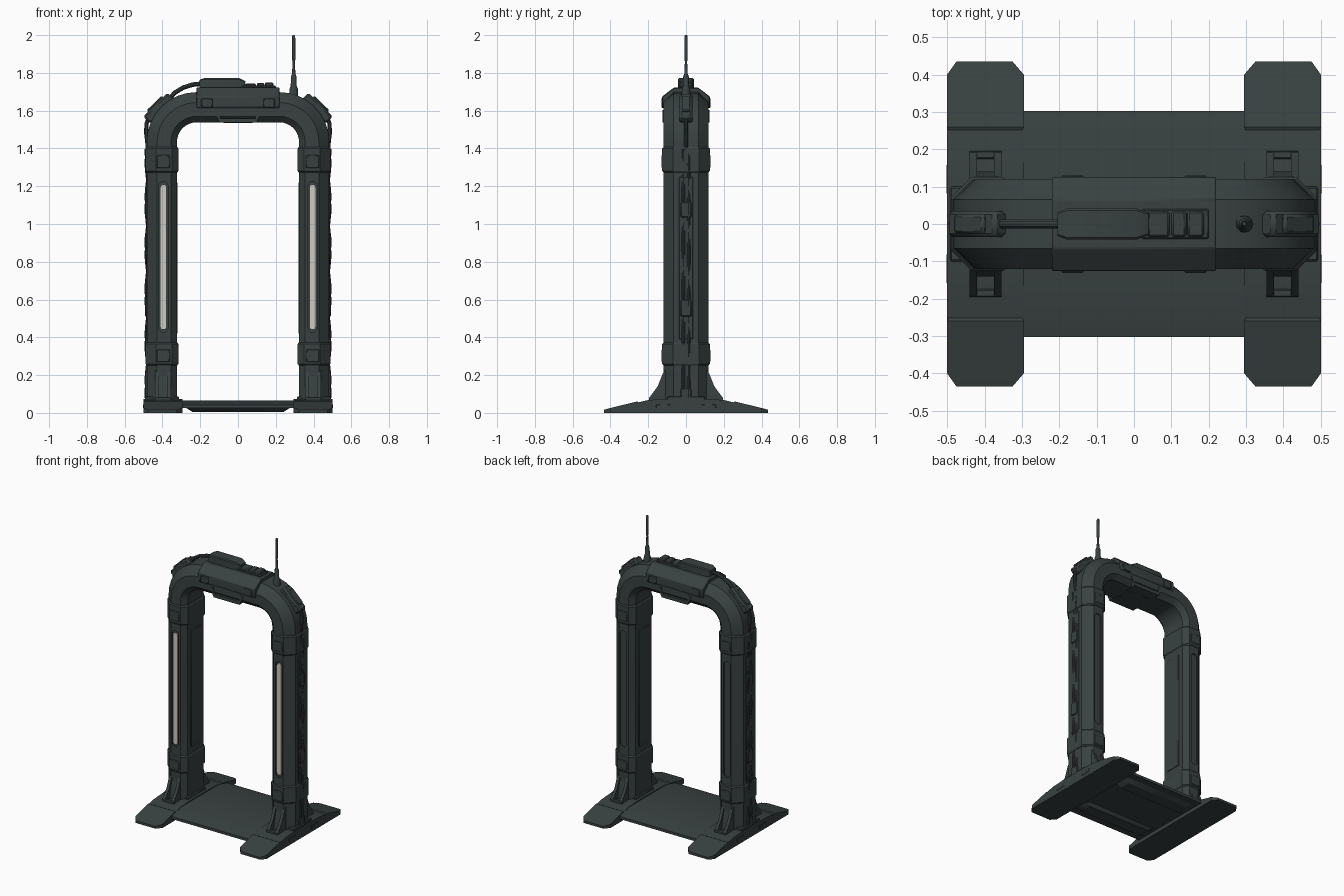
import bpy, bmesh, math
from mathutils import Vector, Matrix

if "Cube" in bpy.data.objects:
    bpy.data.objects.remove(bpy.data.objects["Cube"], do_unlink=True)

parts = []


def material(name, colour):
    m = bpy.data.materials.new(name)
    m.use_nodes = True
    m.diffuse_color = (*colour, 1)
    m.node_tree.nodes["Principled BSDF"].inputs["Base Color"].default_value = (*colour, 1)
    return m


DARK = material("dark slate metal", (0.041, 0.053, 0.053))
LIGHT = material("warm white light", (0.62, 0.60, 0.53))


def finish(name, bm, mat=DARK, mirror="", bevel=0):
    bmesh.ops.recalc_face_normals(bm, faces=bm.faces)
    mesh = bpy.data.meshes.new(name)
    bm.to_mesh(mesh)
    bm.free()
    mesh.materials.append(mat)
    ob = bpy.data.objects.new(name, mesh)
    bpy.context.collection.objects.link(ob)
    if bevel:
        b = ob.modifiers.new("edge bevel", "BEVEL")
        b.width, b.segments = bevel, 1
    if mirror:
        m = ob.modifiers.new("mirror", "MIRROR")
        m.use_axis = ["X" in mirror, "Y" in mirror, False]
        m.use_mirror_merge = False
    parts.append(ob)
    return ob


def loft(name, rings, **kw):
    """Skin a list of equal-length rings and cap both ends."""
    bm = bmesh.new()
    loops = [[bm.verts.new(p) for p in r] for r in rings]
    n = len(loops[0])
    for a, b in zip(loops, loops[1:]):
        for i in range(n):
            j = (i + 1) % n
            bm.faces.new((a[i], a[j], b[j], b[i]))
    bm.faces.new(loops[0][::-1])
    bm.faces.new(loops[-1])
    return finish(name, bm, **kw)


def box(name, centre, size, tilt=0, **kw):
    bm = bmesh.new()
    mat = Matrix.Translation(centre) @ Matrix.Rotation(tilt, 4, "Y") @ Matrix.Diagonal((*size, 1))
    bmesh.ops.create_cube(bm, size=1, matrix=mat)
    return finish(name, bm, **kw)


def prism(name, profile, x0, x1, **kw):
    """Extrude a (y, z) profile along x."""
    return loft(name, [[(x, y, z) for y, z in profile] for x in (x0, x1)], **kw)


def sweep(name, path, section, y=0, scales=None, **kw):
    """Sweep an (outward, y) section along an (x, z) path."""
    pts = [Vector(p) for p in path]
    rings = []
    for i, p in enumerate(pts):
        t = (pts[min(i + 1, len(pts) - 1)] - pts[max(i - 1, 0)]).normalized()
        out = Vector((t.y, -t.x))
        s = scales[i] if scales else 1
        rings.append([(p.x + out.x * u * s, y + v * s, p.y + out.y * u * s) for u, v in section])
    return loft(name, rings, **kw)


def octagon(inner, outer, half, ci, co):
    side = [(-inner, half - ci), (-inner + ci, half), (outer - co, half), (outer, half - co)]
    return side + [(u, -v) for u, v in reversed(side)]


def circle(r, n=10):
    return [(r * math.cos(k * math.tau / n), r * math.sin(k * math.tau / n)) for k in range(n)]


def slot(name, x, z0, z1, half, y0, y1, **kw):
    """Rounded upright strip between two depths."""
    outline = []
    for k in range(14):
        a = math.pi * (k if k < 7 else k - 1) / 6
        z = z1 - half if k < 7 else z0 + half
        outline.append((x + half * math.cos(a), z + half * math.sin(a)))
    return loft(name, [[(u, y, v) for u, v in outline] for y in (y0, y1)], **kw)


# Arch: one octagonal tube up, over and down
corner = [(0.22 + 0.183 * math.cos(a), 1.435 + 0.183 * math.sin(a))
          for a in (math.pi / 2 * k / 8 for k in range(9))]
half_path = [(0.403, 0.05), (0.403, 0.25)] + corner
path = half_path + [(-x, z) for x, z in reversed(half_path)]
arch = sweep("arch_frame", path, octagon(0.08, 0.08, 0.12, 0.032, 0.055))

# Recesses for the light strips in front and the blank channels behind
for side in (1, -1):
    for face in (1, -1):
        cutter = slot("recess_cutter", side * 0.395, 0.425, 1.225, 0.025, face * 0.111, face * 0.14)
        cutter.hide_render = True
        cutter.hide_viewport = True
        cutter.display_type = "WIRE"
        parts.remove(cutter)
        cut = arch.modifiers.new("recess", "BOOLEAN")
        cut.operation, cut.object, cut.solver = "DIFFERENCE", cutter, "EXACT"
slot("light_strip", 0.395, 0.44, 1.21, 0.017, -0.119, -0.109, mat=LIGHT, mirror="X")
box("inner_leg_panel", (0.323, 0, 0.82), (0.008, 0.11, 0.8), bevel=0.003, mirror="X")

# Collars around each leg
collar = octagon(0.087, 0.087, 0.126, 0.034, 0.056)
for label, z0, z1 in (("lower", 0.26, 0.365), ("upper", 1.28, 1.4)):
    zs = (z0 - 0.008, z0, z1, z1 + 0.008)
    sweep(label + "_collar", [(0.403, z) for z in zs], collar, scales=(0.94, 1, 1, 0.94), mirror="X")
    box(label + "_collar_clamp", (0.395, 0.122, (z0 + z1) / 2 - 0.01), (0.07, 0.014, 0.07),
        bevel=0.004, mirror="XY")

# Foot gussets: two fins, a recessed web and a toe
fin = [(0.10, 0.24), (0.122, 0.21), (0.15, 0.14), (0.195, 0.08), (0.195, 0.05), (0.10, 0.05)]
web = [(0.10, 0.22), (0.118, 0.2), (0.14, 0.11), (0.14, 0.05), (0.10, 0.05)]
prism("gusset_fin_inner", fin, 0.354, 0.374, mirror="XY")
prism("gusset_fin_outer", fin, 0.420, 0.440, mirror="XY")
prism("gusset_web", web, 0.37, 0.424, mirror="XY")
box("gusset_toe", (0.397, 0.185, 0.068), (0.086, 0.022, 0.034), bevel=0.004, mirror="XY")

# Side skids with clipped, tapering tips
def skid_ring(y, x0, x1, top, bottom=0.0):
    return [(x0, y, bottom), (x1, y, bottom), (x1, y, top), (x0, y, top)]

half_skid = [(0.435, 0.325, 0.475, 0.012), (0.40, 0.295, 0.5, 0.021),
             (0.2, 0.295, 0.5, 0.068), (0.1, 0.295, 0.5, 0.074)]
stations = half_skid + [(-y, a, b, t) for y, a, b, t in reversed(half_skid)]
loft("side_skid", [skid_ring(*s) for s in stations], mirror="X")
loft("skid_end_pad", [skid_ring(0.435, 0.325, 0.475, 0.016, 0.004),
                      skid_ring(0.40, 0.295, 0.5, 0.026, 0.004),
                      skid_ring(0.26, 0.295, 0.5, 0.060, 0.03),
                      skid_ring(0.25, 0.30, 0.495, 0.055, 0.03)], mirror="XY")
box("skid_side_slot", (0.498, 0.12, 0.035), (0.008, 0.08, 0.022), bevel=0.003, mirror="XY")
box("leg_root_plate", (0.403, 0, 0.078), (0.18, 0.2, 0.02), bevel=0.005, mirror="X")

# Walk-over deck with underside ribs
deck = [(-0.303, 0.025), (-0.303, 0.043), (-0.2, 0.066), (0.2, 0.066), (0.303, 0.043), (0.303, 0.025)]
prism("deck", deck, -0.3, 0.3)
rib = [(0.13, 0.03), (0.15, 0.004), (0.23, 0.004), (0.26, 0.03)]
for y in (1, -1):
    loft("deck_rib", [[(x, y * v, 0.03 if abs(x) > 0.25 else z) for v, z in rib]
                      for x in (-0.28, -0.24, 0.24, 0.28)])

# Top housing with side blocks and the handle below
housing = [(-0.1, 1.595), (-0.126, 1.62), (-0.126, 1.675), (-0.065, 1.722),
           (0.065, 1.722), (0.126, 1.675), (0.126, 1.62), (0.1, 1.595)]
prism("top_housing", housing, -0.22, 0.22, bevel=0.004)
box("housing_block", (0.165, 0.124, 1.64), (0.06, 0.014, 0.05), bevel=0.004, mirror="XY")
for y in (0.085, -0.085):
    sweep("under_handle", [(-0.115, 1.6), (-0.095, 1.548), (0.095, 1.548), (0.115, 1.6)],
          [(-0.012, -0.04), (-0.012, 0.04), (0.012, 0.04), (0.012, -0.04)], y=y)
box("underside_unit", (0, 0, 1.55), (0.17, 0.12, 0.03), bevel=0.008)

# Roof modules
sweep("roof_module", [(-0.205, 1.735), (-0.18, 1.735), (0.005, 1.735), (0.035, 1.73)],
      octagon(0.037, 0.037, 0.042, 0.006, 0.01), scales=(0.75, 1, 1, 0.72))
for x, z, w in ((0.065, 1.727, 0.06), (0.12, 1.73, 0.04), (0.165, 1.733, 0.045)):
    box("roof_step", (x, 0, z), (w, 0.07, 0.034), bevel=0.006)
box("roof_rail", (0.11, 0, 1.723), (0.18, 0.08, 0.018), bevel=0.004)

# Tilted boxes on the outer corners
box("corner_box", (0.418, 0, 1.612), (0.18, 0.07, 0.055), tilt=math.radians(44), bevel=0.01, mirror="X")
box("corner_box_lid", (0.427, 0, 1.622), (0.11, 0.05, 0.05), tilt=math.radians(44), bevel=0.006, mirror="X")

# Cables
def cable(name, pts, r=0.011, **kw):
    sweep(name, pts, circle(r), **kw)

cable("roof_cable", [(-0.19, 1.743), (-0.24, 1.738), (-0.29, 1.722), (-0.335, 1.695), (-0.365, 1.66)], 0.012)
cable("corner_cable", [(0.47, 1.57), (0.485, 1.53), (0.486, 1.48), (0.48, 1.43), (0.475, 1.38)], mirror="X")
for y in (0.014, -0.014):
    wave = [(0.481 + 0.005 * math.sin(k * 1.1 + y * 60), 0.08 + k * 0.0425) for k in range(32)]
    cable("leg_cable", wave, 0.009, y=y, mirror="X")

# Boxes along the outer leg faces
for z, h in ((0.10, 0.06), (0.555, 0.09), (1.075, 0.08)):
    box("leg_junction_box", (0.48, 0, z), (0.025, 0.058, h), bevel=0.005, mirror="X")
box("outer_leg_spine", (0.481, 0, 0.82), (0.008, 0.075, 0.86), bevel=0.003, mirror="X")

# Antenna
profile = [(1.66, 0.024), (1.715, 0.022), (1.73, 0.016), (1.78, 0.015), (1.795, 0.009),
           (1.86, 0.006), (1.87, 0.009), (1.995, 0.008), (2.0, 0.005)]
loft("antenna", [[(0.295 + u, v, z) for u, v in circle(r, 12)] for z, r in profile])

# Smooth only the shallow edges
bpy.ops.object.select_all(action="DESELECT")
for ob in parts:
    ob.select_set(True)
bpy.context.view_layer.objects.active = parts[0]
bpy.ops.object.shade_smooth_by_angle(angle=math.radians(28))
